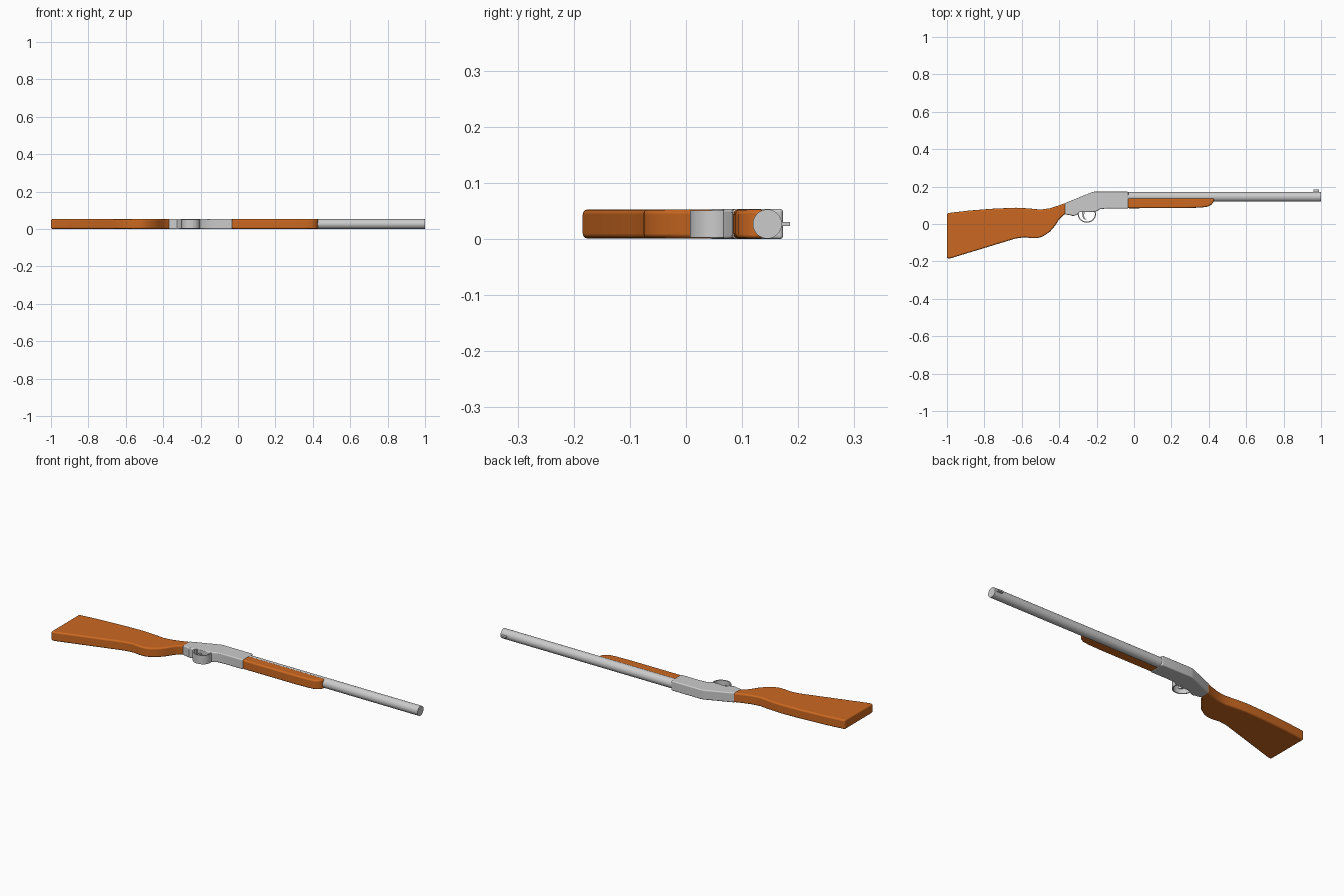
import bpy, bmesh, math
from mathutils import Matrix

if "Cube" in bpy.data.objects:
    bpy.data.objects.remove(bpy.data.objects["Cube"])

wood = bpy.data.materials.new("orange_wood")
wood.diffuse_color = (0.60, 0.14, 0.015, 1)
wood.use_nodes = True
wood.node_tree.nodes["Principled BSDF"].inputs["Base Color"].default_value = wood.diffuse_color


def finish(obj, mat=None, bevel=0.0):
    bpy.ops.object.select_all(action='DESELECT')
    obj.select_set(True)
    bpy.context.view_layer.objects.active = obj
    bpy.ops.object.shade_smooth_by_angle(angle=math.radians(35))
    if bevel:
        m = obj.modifiers.new("rounded_edges", 'BEVEL')
        m.width = bevel
        m.segments = 3
        m.limit_method = 'ANGLE'
        m.angle_limit = math.radians(50)
        m.harden_normals = True
    if mat:
        obj.data.materials.append(mat)
    return obj


def from_bmesh(name, bm):
    bmesh.ops.recalc_face_normals(bm, faces=bm.faces)
    me = bpy.data.meshes.new(name)
    bm.to_mesh(me)
    bm.free()
    obj = bpy.data.objects.new(name, me)
    bpy.context.collection.objects.link(obj)
    return obj


def plate(name, pts, z0, z1, mat=None, bevel=0.0):
    """Side profile in the XY plane, extruded through the thickness in z."""
    bm = bmesh.new()
    face = bm.faces.new([bm.verts.new((x, y, z0)) for x, y in pts])
    ext = bmesh.ops.extrude_face_region(bm, geom=[face])["geom"]
    verts = [v for v in ext if isinstance(v, bmesh.types.BMVert)]
    bmesh.ops.translate(bm, verts=verts, vec=(0, 0, z1 - z0))
    return finish(from_bmesh(name, bm), mat, bevel)


# Shoulder stock with grip
plate("stock", [
    (-1.0, 0.058), (-0.88, 0.072), (-0.75, 0.082), (-0.63, 0.087),
    (-0.56, 0.083), (-0.50, 0.077), (-0.45, 0.084), (-0.40, 0.100),
    (-0.362, 0.114), (-0.362, 0.058), (-0.38, 0.044), (-0.40, 0.025),
    (-0.425, -0.013), (-0.45, -0.042), (-0.49, -0.068), (-0.515, -0.075),
    (-0.545, -0.076), (-0.585, -0.071), (-0.635, -0.078), (-0.70, -0.098),
    (-0.98, -0.183), (-1.0, -0.185)], 0.001, 0.053, wood, 0.009)

# Metal receiver
plate("receiver", [
    (-0.37, 0.111), (-0.225, 0.170), (-0.21, 0.173), (-0.03, 0.173),
    (-0.03, 0.083), (-0.14, 0.083), (-0.18, 0.080), (-0.20, 0.068),
    (-0.22, 0.064), (-0.29, 0.064), (-0.305, 0.050), (-0.325, 0.042),
    (-0.34, 0.047), (-0.37, 0.052)], 0.0, 0.054, None, 0.006)

# Trigger guard: open loop band
arc = [math.radians(160 + 230 * i / 20) for i in range(21)]
band = [(-0.252 + 0.049 * math.cos(a), 0.052 + 0.045 * math.sin(a)) for a in arc]
band += [(-0.252 + 0.043 * math.cos(a), 0.052 + 0.039 * math.sin(a)) for a in reversed(arc)]
plate("trigger_guard", band, 0.003, 0.051)

# Trigger
plate("trigger", [
    (-0.278, 0.068), (-0.262, 0.068), (-0.268, 0.048), (-0.264, 0.032),
    (-0.254, 0.022), (-0.268, 0.026), (-0.276, 0.042)], 0.021, 0.033)

# Wooden fore-end under the barrel
plate("fore_end", [
    (-0.035, 0.140), (0.43, 0.140), (0.428, 0.122), (0.415, 0.104),
    (0.395, 0.093), (0.36, 0.088), (0.28, 0.085), (-0.035, 0.084)],
    0.001, 0.053, wood, 0.009)

# Barrel
bm = bmesh.new()
rot = Matrix.Translation((0.48, 0.145, 0.027)) @ Matrix.Rotation(math.pi / 2, 4, 'Y')
bmesh.ops.create_cone(bm, cap_ends=True, segments=32, radius1=0.026,
                      radius2=0.026, depth=1.04, matrix=rot)
finish(from_bmesh("barrel", bm))

# Front sight
plate("front_sight", [(0.96, 0.165), (0.99, 0.165), (0.99, 0.185), (0.96, 0.185)],
      0.023, 0.031)
